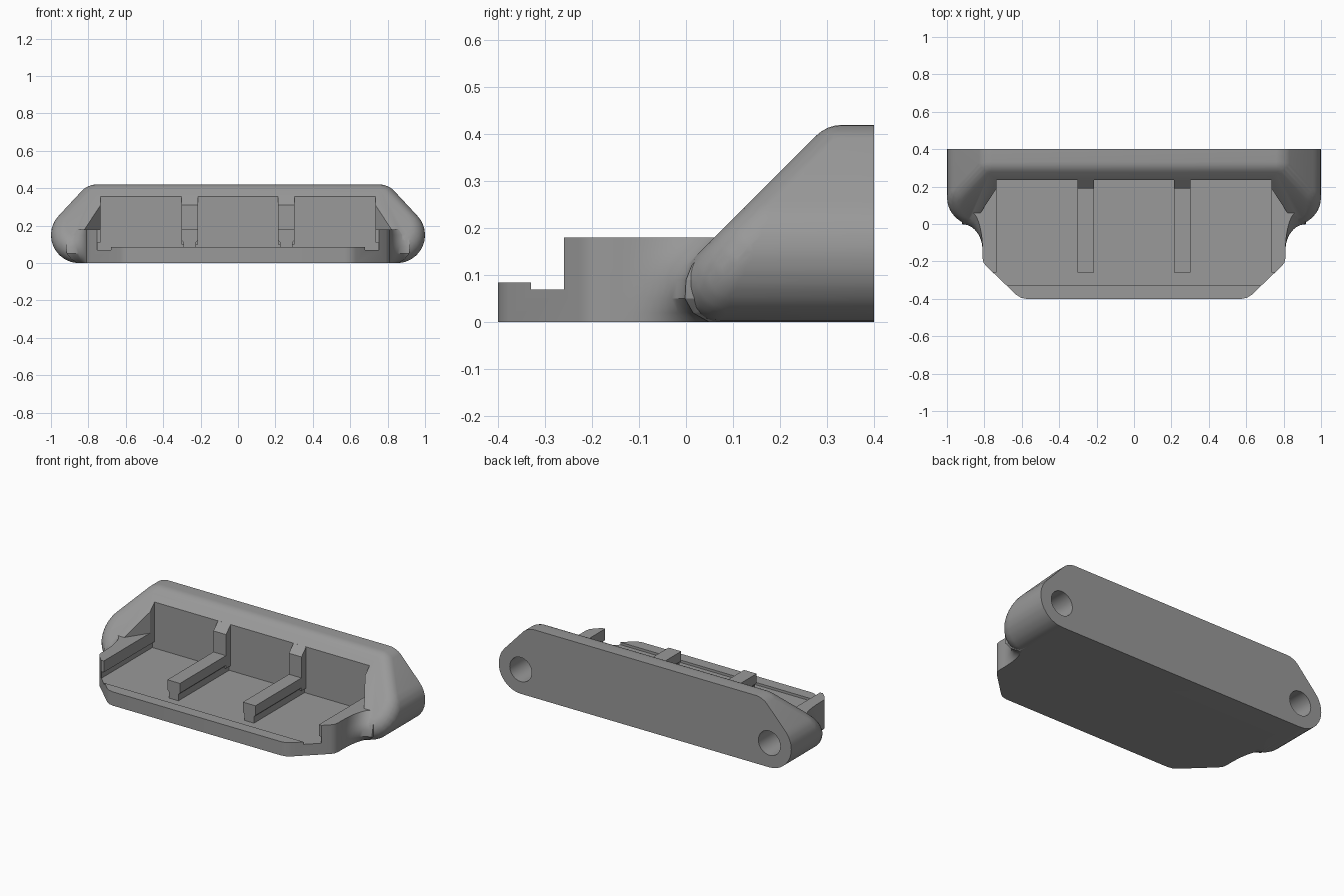
import bpy, bmesh, math
from mathutils import Vector

if "Cube" in bpy.data.objects:
    bpy.data.objects.remove(bpy.data.objects["Cube"])

grey = bpy.data.materials.new("grey")
grey.diffuse_color = (0.32, 0.32, 0.32, 1)
grey.use_nodes = True
grey.node_tree.nodes["Principled BSDF"].inputs["Base Color"].default_value = grey.diffuse_color


def finish(name, bm):
    bmesh.ops.recalc_face_normals(bm, faces=bm.faces)
    me = bpy.data.meshes.new(name)
    bm.to_mesh(me)
    bm.free()
    me.materials.append(grey)
    ob = bpy.data.objects.new(name, me)
    bpy.context.collection.objects.link(ob)
    return ob


def loft(name, rings):
    """Solid through matching closed rings of 3D points, capped at both ends."""
    bm = bmesh.new()
    vs = [[bm.verts.new(p) for p in r] for r in rings]
    n = len(vs[0])
    for a, b in zip(vs, vs[1:]):
        for i in range(n):
            j = (i + 1) % n
            bm.faces.new((a[i], a[j], b[j], b[i]))
    bm.faces.new(vs[0])
    bm.faces.new(vs[-1])
    return finish(name, bm)


def prism(name, pts, axis, lo, hi):
    """Extrude a 2D outline along one axis."""
    place = {'X': lambda p, t: (t, p[0], p[1]),
             'Y': lambda p, t: (p[0], t, p[1]),
             'Z': lambda p, t: (p[0], p[1], t)}[axis]
    return loft(name, [[place(p, t) for p in pts] for t in (lo, hi)])


def box(name, x0, x1, y0, y1, z0, z1):
    return prism(name, [(x0, y0), (x1, y0), (x1, y1), (x0, y1)], 'Z', z0, z1)


def both(half):
    """Mirror a right-hand outline to the left."""
    return half + [(-x, y) for x, y in reversed(half)]


def boolean(target, tool, op):
    m = target.modifiers.new("bool", 'BOOLEAN')
    m.operation, m.solver, m.object = op, 'EXACT', tool
    bpy.context.view_layer.objects.active = target
    bpy.ops.object.modifier_apply(modifier=m.name)
    bpy.data.objects.remove(tool)


# Sloped back housing: hull of spheres, so every front edge is rounded
R = 0.08
ball = []
for i in range(17):
    u = math.pi * (i / 16 - 0.5)
    for k in range(32 if 0 < i < 16 else 1):
        v = math.tau * k / 32
        ball.append(Vector((math.sin(u), math.cos(u) * math.cos(v), math.cos(u) * math.sin(v))) * R)
bm = bmesh.new()
for side in (-1, 1):
    for cx, cz, r, n in ((0.85, 0.15, 0.07, 24), (0.76, 0.32, 0.02, 8)):
        for k in range(n):
            a = math.tau * k / n
            x, z = cx + r * math.cos(a), cz + r * math.sin(a)
            for y in (z - 0.007, 0.6):
                for p in ball:
                    bm.verts.new(p + Vector((side * x, y, z)))
res = bmesh.ops.convex_hull(bm, input=bm.verts)
bmesh.ops.delete(bm, geom=[v for v in bm.verts if not v.link_faces], context='VERTS')
cut = bmesh.ops.bisect_plane(bm, geom=bm.verts[:] + bm.edges[:] + bm.faces[:], dist=1e-5,
                             plane_co=(0, 0.4, 0), plane_no=(0, 1, 0), clear_outer=True)
bmesh.ops.holes_fill(bm, edges=[e for e in bm.edges if e.is_boundary])
bmesh.ops.dissolve_limit(bm, angle_limit=math.radians(0.5), verts=bm.verts, edges=bm.edges)
body = finish("housing", bm)

# Tray with cut front corners
half = [(0.575, -0.4), (0.605, -0.394), (0.63, -0.378), (0.79, -0.225),
        (0.805, -0.205), (0.81, -0.18), (0.81, 0.1), (0.78, 0.2)]
boolean(body, prism("tray", both(half), 'Z', 0, 0.18), 'UNION')

# Concave blends between the tray sides and the housing ends
for s in (-1, 1):
    rings = []
    for z, xe, ye in ((0, 0.86, 0.05), (0.02, 0.89, 0.015), (0.05, 0.915, -0.002),
                      (0.09, 0.92, 0.0), (0.12, 0.915, 0.012), (0.15, 0.9, 0.035), (0.18, 0.875, 0.065)):
        ring = [(0.77, -0.14)]
        for k in range(13):
            a = math.pi / 2 * k / 12
            ring.append((xe - (xe - 0.81) * math.cos(a), -0.14 + (ye + 0.14) * math.sin(a)))
        ring += [(xe - 0.01, 0.15), (0.77, 0.15)]
        rings.append([(s * x, y, z) for x, y in ring])
    boolean(body, loft("blend", rings), 'UNION')

# Pocket with undercut side walls, open front step and low lip
pocket = [(0.75, 0.07), (0.75, 0.11), (0.735, 0.11), (0.735, 0.5)]
boolean(body, prism("pocket", both(pocket), 'Y', -0.3, 0.235), 'DIFFERENCE')
boolean(body, box("step", -1, 1, -0.33, -0.26, 0.07, 0.5), 'DIFFERENCE')
boolean(body, box("lip_cut", -1, 1, -0.5, -0.325, 0.085, 0.5), 'DIFFERENCE')

# Angled relief beside the pocket and blind screw holes in the back
for s in (-1, 1):
    relief = [(s * x, y) for x, y in ((0.7, 0), (0.859, 0), (0.82, 0.06), (0.735, 0.19), (0.7, 0.19))]
    boolean(body, prism("relief", relief, 'Z', 0.18, 0.5), 'DIFFERENCE')
    hole = [(s * 0.85 + 0.075 * math.cos(math.tau * k / 32),
             0.15 + 0.075 * math.sin(math.tau * k / 32)) for k in range(32)]
    boolean(body, prism("hole", hole, 'Y', 0.18, 0.5), 'DIFFERENCE')

# Divider ribs and their back posts
rib = [(0.033, 0.065), (0.033, 0.11), (0.043, 0.12), (0.043, 0.18)]
post = [(0.19, 0.1), (0.24, 0.1), (0.24, 0.352), (0.235, 0.355), (0.19, 0.31)]
for s, side in ((-1, "left"), (1, "right")):
    prism(side + "_rib", [(x + s * 0.258, z) for x, z in both(rib)], 'Y', -0.26, 0.24)
    prism(side + "_post", post, 'X', s * 0.258 - 0.043, s * 0.258 + 0.043)

bpy.ops.object.select_all(action='DESELECT')
body.select_set(True)
bpy.context.view_layer.objects.active = body
bpy.ops.object.shade_smooth_by_angle(angle=math.radians(30))
